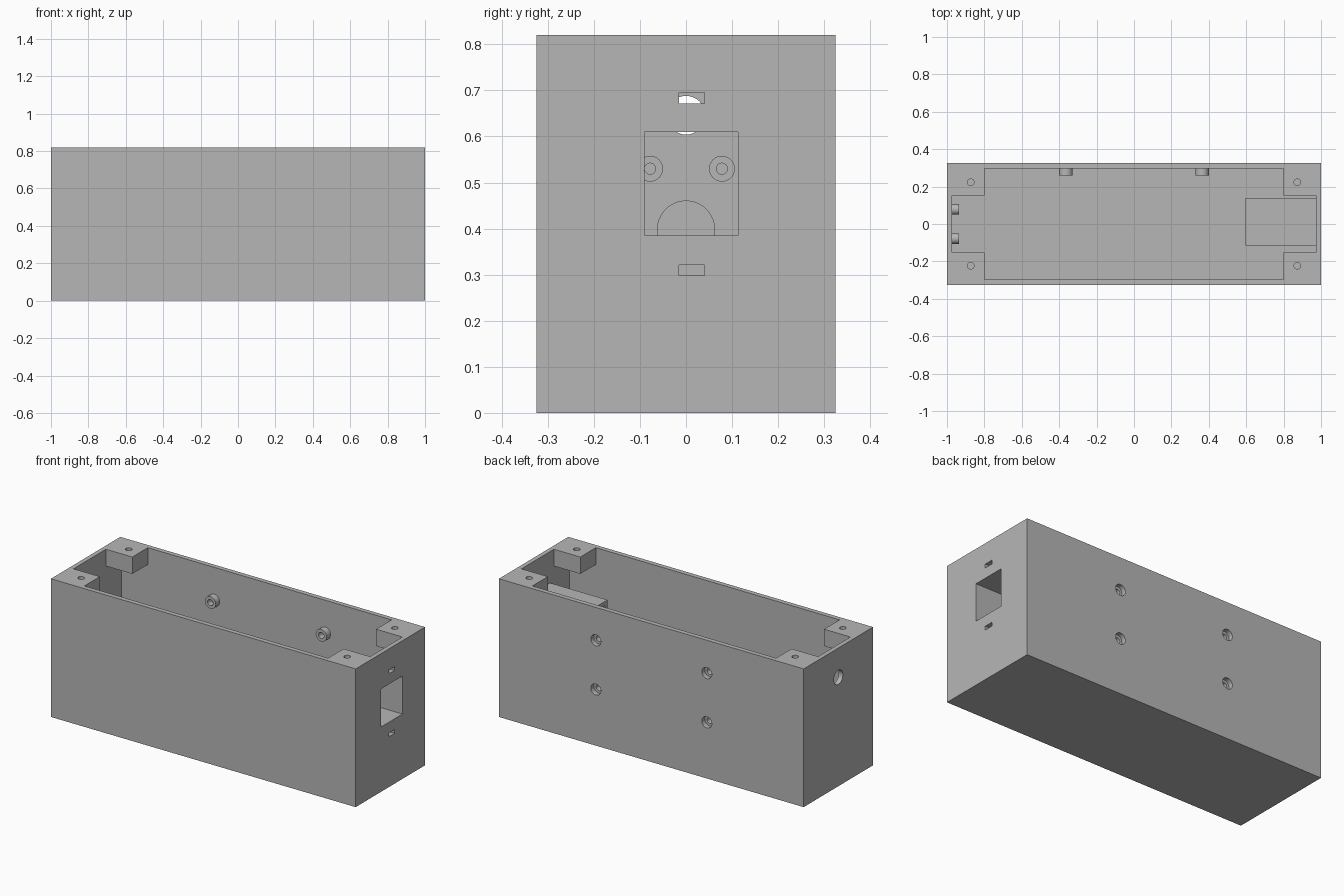
import bpy
from math import pi
from mathutils import Vector

default = bpy.data.objects.get("Cube")
if default:
    bpy.data.objects.remove(default, do_unlink=True)

grey = bpy.data.materials.new("plain_grey")
grey.use_nodes = True
grey.diffuse_color = (0.47, 0.47, 0.47, 1)
grey.node_tree.nodes["Principled BSDF"].inputs["Base Color"].default_value = grey.diffuse_color


def box(name, low, high):
    """Box between two opposite corners."""
    low, high = Vector(low), Vector(high)
    bpy.ops.mesh.primitive_cube_add(size=1, location=(low + high) / 2)
    ob = bpy.context.object
    ob.name = name
    ob.scale = high - low
    bpy.ops.object.transform_apply(location=True, rotation=True, scale=True)
    ob.data.materials.append(grey)
    return ob


def rod(name, radius, start, axis, length):
    """Cylinder running from start along the x, y or z axis."""
    step = Vector([length if a == axis else 0 for a in "xyz"])
    turn = {"x": (0, pi / 2, 0), "y": (pi / 2, 0, 0), "z": (0, 0, 0)}[axis]
    bpy.ops.mesh.primitive_cylinder_add(vertices=40, radius=radius, depth=length,
                                        location=Vector(start) + step / 2, rotation=turn)
    ob = bpy.context.object
    ob.name = name
    bpy.ops.object.transform_apply(location=True, rotation=True, scale=True)
    ob.data.materials.append(grey)
    return ob


def cut(ob, cutters):
    """Subtract the cutters, then discard them."""
    for c in cutters:
        mod = ob.modifiers.new("cut", "BOOLEAN")
        mod.operation, mod.solver, mod.object = "DIFFERENCE", "EXACT", c
    bpy.context.view_layer.update()
    done = ob.evaluated_get(bpy.context.evaluated_depsgraph_get())
    mesh = bpy.data.meshes.new_from_object(done)
    ob.modifiers.clear()
    ob.data = mesh
    for c in cutters:
        bpy.data.objects.remove(c, do_unlink=True)
    bpy.ops.object.select_all(action="DESELECT")
    ob.select_set(True)
    bpy.context.view_layer.objects.active = ob
    bpy.ops.object.shade_smooth_by_angle(angle=0.5)


IN_X, IN_Y, TOP, FLOOR = 0.973, 0.297, 0.82, 0.027
BACK_MOUNTS = [(x, z) for x in (-0.364, 0.364) for z in (0.333, 0.625)]
SIDE_MOUNTS = [(y, z) for y in (-0.078, 0.078) for z in (0.27, 0.53)]

# Case: cavity leaves four corner blocks under the rim
case = box("case", (-1, -0.325, 0), (1, 0.325, TOP))
holes = [
    box("cavity", (-IN_X, -IN_Y, FLOOR), (IN_X, IN_Y, 0.72)),
    box("mouth_middle", (-0.8, -IN_Y, 0.5), (0.8, IN_Y, 0.9)),
    box("mouth_ends", (-IN_X, -0.152, 0.5), (IN_X, 0.152, 0.9)),
    box("socket_opening", (0.9, -0.09, 0.385), (1.1, 0.113, 0.61)),
    rod("cable_hole", 0.042, (-1.1, 0, 0.646), "x", 0.2),
    rod("round_recess", 0.062, (-0.986, 0, 0.398), "x", 0.1),
]
# Clip slots above and below the socket
holes += [box("clip_slot", (0.9, -0.015, z), (1.1, 0.04, z + 0.023)) for z in (0.298, 0.672)]
# Lid screw holes and counterbores in the back wall
holes += [rod("lid_hole", 0.018, (x, y, 0.7), "z", 0.2)
          for x in (-0.873, 0.873) for y in (-0.223, 0.223)]
holes += [rod("counterbore", 0.033, (x, 0.28, z), "y", 0.1) for x, z in BACK_MOUNTS]
cut(case, holes)

# Socket sleeve behind the opening
sleeve = box("socket_sleeve", (0.595, -0.114, 0.36), (IN_X, 0.14, 0.635))
cut(sleeve, [box("sleeve_bore", (0.5, -0.09, 0.385), (1.1, 0.113, 0.61))])

# Standoffs on the back wall, bored through
for x, z in BACK_MOUNTS:
    boss = rod("back_standoff", 0.036, (x, 0.26, z), "y", IN_Y - 0.26)
    cut(boss, [rod("bore", 0.018, (x, 0.2, z), "y", 0.2)])

# Smaller standoffs on the end wall
for y, z in SIDE_MOUNTS:
    boss = rod("end_standoff", 0.028, (-IN_X, y, z), "x", 0.038)
    cut(boss, [rod("bore", 0.012, (-1.1, y, z), "x", 0.3)])
